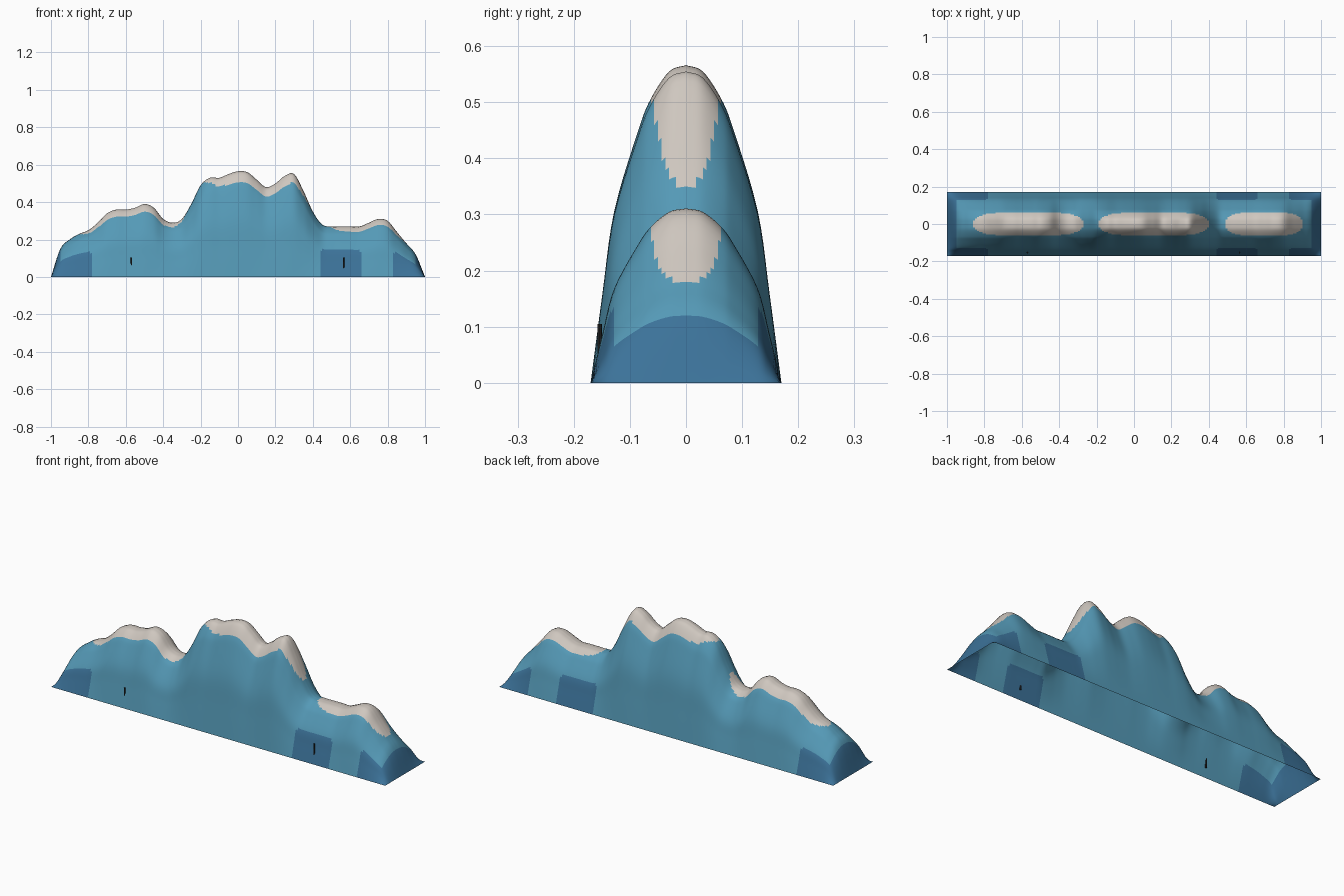
import bpy
import bmesh
import math
from mathutils import Vector

default_cube = bpy.data.objects.get("Cube")
if default_cube:
    bpy.data.objects.remove(default_cube, do_unlink=True)


def make_material(name, color):
    material = bpy.data.materials.new(name)
    material.use_nodes = True
    material.diffuse_color = (*color, 1)
    shader = material.node_tree.nodes["Principled BSDF"]
    shader.inputs["Base Color"].default_value = (*color, 1)
    shader.inputs["Roughness"].default_value = 0.9
    return material


slope_blue = make_material("slope blue", (0.09, 0.32, 0.47))
deep_blue = make_material("deep blue", (0.045, 0.17, 0.32))
snow_beige = make_material("snow beige", (0.62, 0.57, 0.52))
pin_dark = make_material("pin dark", (0.02, 0.02, 0.02))
SLOPE, DEEP, SNOW = range(3)


def spline(points, steps):
    """Smooth curve through evenly weighted points, with straight ends."""
    points = [Vector(p) for p in points]
    padded = [2 * points[0] - points[1], *points, 2 * points[-1] - points[-2]]
    result = []
    for a, b, c, d in zip(padded, padded[1:], padded[2:], padded[3:]):
        for i in range(steps):
            t = i / steps
            result.append(b + (c - a) * t / 2
                          + (a * 2 - b * 5 + c * 4 - d) * t * t / 2
                          + (b * 3 - a - c * 3 + d) * t ** 3 / 2)
    return result + [points[-1]]


# Ridge heights in hundredths, evenly spaced from the right end to the left end
RIDGE = [0, 15, 20, 23, 25, 29, 34, 36, 36, 37, 39, 37, 31, 29, 31, 39, 49,
         53, 53, 55, 56.5, 56, 52, 48, 50, 54, 55, 46, 35, 28, 27, 27, 27,
         27, 29, 31, 30, 24, 18, 12, 0]
ridge_line = spline([(i / 20 - 1, h / 100) for i, h in enumerate(RIDGE)], 5)

# Half section from the foot to the crest: offset from the crest, share of height
SECTION = [(0.17, 0), (0.149, 0.28), (0.128, 0.54), (0.085, 0.795),
           (0.0625, 0.895), (0.03, 0.98), (0, 1)]
half = spline(SECTION, 5)
section = [(-y, s) for y, s in half] + [(y, s) for y, s in reversed(half[:-1])]

SNOW_SPANS = [(-0.86, -0.27), (-0.19, 0.40), (0.49, 0.90)]
FOOT_PATCHES = [(-1.2, -0.78), (0.44, 0.66), (0.83, 1.2)]
END_LIMITS = (-0.95, 0.945)


def in_snow(x, y):
    for start, end in SNOW_SPANS:
        u = (2 * x - start - end) / (end - start)
        if abs(u) ** 5 + (y / 0.062) ** 2 < 1:
            return True
    return False


def in_patch(x, y):
    """Rounded panels along the foot, and both ends."""
    side = abs(y)
    rise = (side - 0.129) * 3.5
    for start, end in FOOT_PATCHES:
        inset = min(x - start, end - x)
        radius = 0.03
        if inset > 0 and rise > 0:
            corner = math.hypot(max(radius - inset, 0), max(radius - rise, 0))
            if corner < radius:
                return True
    # The pale field has rounded corners where it meets the ends
    beyond = max(END_LIMITS[0] - x, x - END_LIMITS[1])
    return beyond > 0 or math.hypot(max(beyond + 0.03, 0),
                                    max(side - 0.1, 0)) > 0.042 and beyond > -0.03


# Mountain range: one open shell lofted along the ridge
bm = bmesh.new()
rows = [[bm.verts.new((x, y, max(h, 0) * s)) for y, s in section]
        for x, h in ridge_line]
for row, following in zip(rows, rows[1:]):
    for a, b, c, d in zip(row, following, following[1:], row[1:]):
        face = bm.faces.new((a, b, c, d))
        face.smooth = True
        center = face.calc_center_median()
        if in_snow(center.x, center.y):
            face.material_index = SNOW
        elif in_patch(center.x, center.y):
            face.material_index = DEEP
        else:
            face.material_index = SLOPE
mesh = bpy.data.meshes.new("mountain_range")
bm.to_mesh(mesh)
bm.free()
for material in (slope_blue, deep_blue, snow_beige):
    mesh.materials.append(material)
mountain_range = bpy.data.objects.new("mountain_range", mesh)
bpy.context.collection.objects.link(mountain_range)

# Small pins set into the front wall
for name, x in (("right_pin", -0.57), ("left_pin", 0.565)):
    bpy.ops.mesh.primitive_cylinder_add(vertices=8, radius=0.004, depth=0.06,
                                        location=(x, -0.154, 0.075))
    pin = bpy.context.object
    pin.name = name
    pin.data.materials.append(pin_dark)
